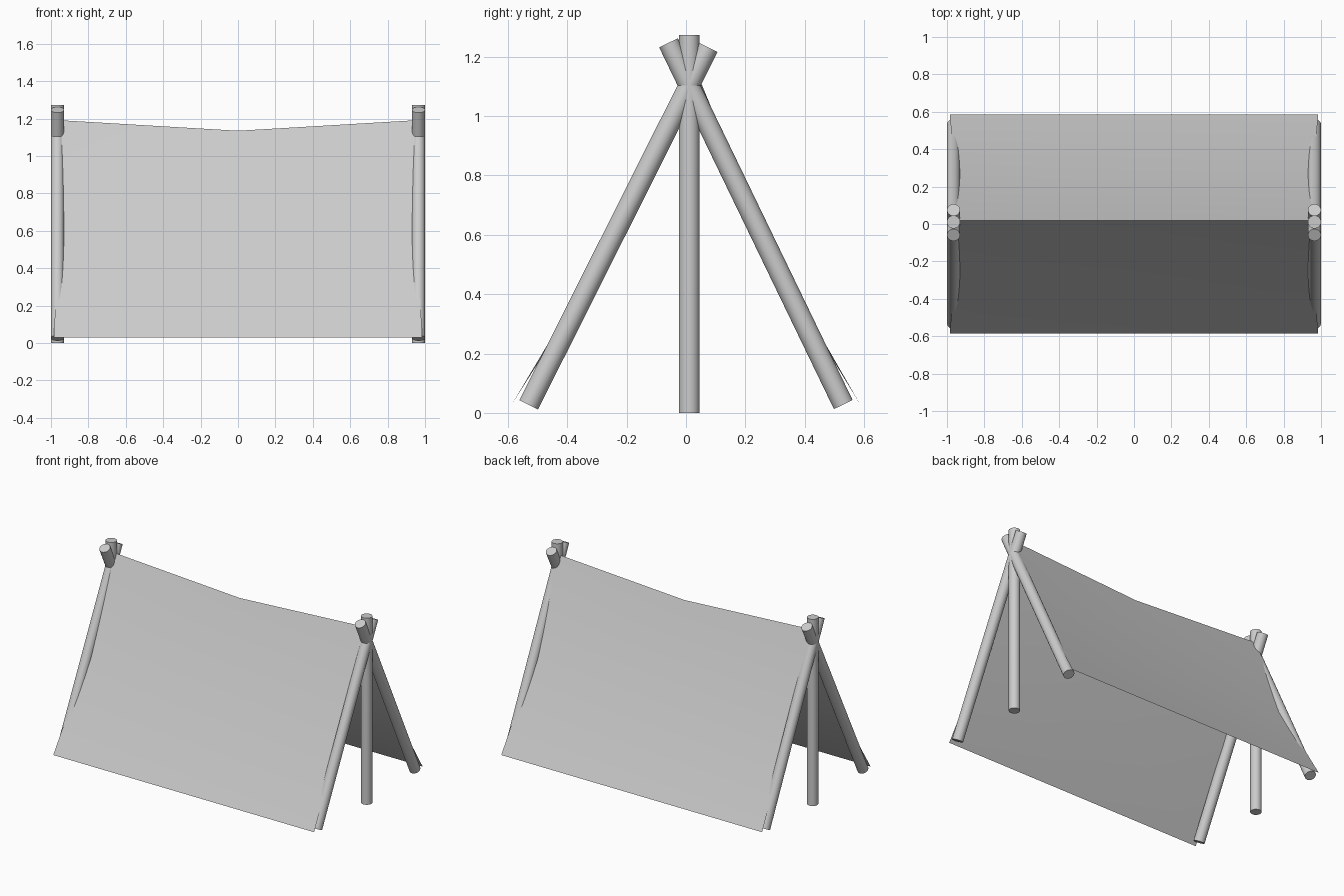
import bpy, bmesh
from mathutils import Vector

if "Cube" in bpy.data.objects:
    bpy.data.objects.remove(bpy.data.objects["Cube"])


def pole(name, a, b, radius=0.035):
    # Round pole running from point a to point b
    a, b = Vector(a), Vector(b)
    bpy.ops.mesh.primitive_cylinder_add(vertices=32, radius=radius,
                                        depth=(b - a).length, location=(a + b) / 2)
    ob = bpy.context.object
    ob.name = name
    ob.rotation_mode = 'QUATERNION'
    ob.rotation_quaternion = (b - a).to_track_quat('Z', 'Y')
    bpy.ops.object.shade_smooth_by_angle()
    return ob


# Three crossing poles at each end of the tent
for side, x in (("left", -0.965), ("right", 0.965)):
    pole(side + "_upright_pole", (x, 0.011, 0), (x, 0.011, 1.274))
    pole(side + "_front_pole", (x, -0.53, 0.027), (x, 0.075, 1.232))
    pole(side + "_back_pole", (x, 0.53, 0.028), (x, -0.059, 1.247))

# Canvas cross-sections (half width, y, z): at the poles and in the sagging middle
end_profile = [(0.985, -0.586, 0.03), (0.957, -0.258, 0.58), (0.965, 0.018, 1.192),
               (0.957, 0.270, 0.58), (0.985, 0.586, 0.03)]
mid_profile = [(0, -0.586, 0.03), (0, -0.248, 0.565), (0, 0.018, 1.135),
               (0, 0.260, 0.565), (0, 0.586, 0.03)]

# Canvas draped over the poles
bm = bmesh.new()
rows = [[bm.verts.new((s * x, y, z)) for x, y, z in prof]
        for s, prof in ((-1, end_profile), (1, mid_profile), (1, end_profile))]
for r0, r1 in zip(rows, rows[1:]):
    for i in range(4):
        f = bm.faces.new((r0[i], r1[i], r1[i + 1], r0[i + 1]))
        f.smooth = True
mesh = bpy.data.meshes.new("canvas")
bm.to_mesh(mesh)
bm.free()
canvas = bpy.data.objects.new("canvas", mesh)
bpy.context.collection.objects.link(canvas)
bpy.ops.object.select_all(action='DESELECT')
canvas.select_set(True)
bpy.context.view_layer.objects.active = canvas
bpy.ops.object.shade_smooth_by_angle()
